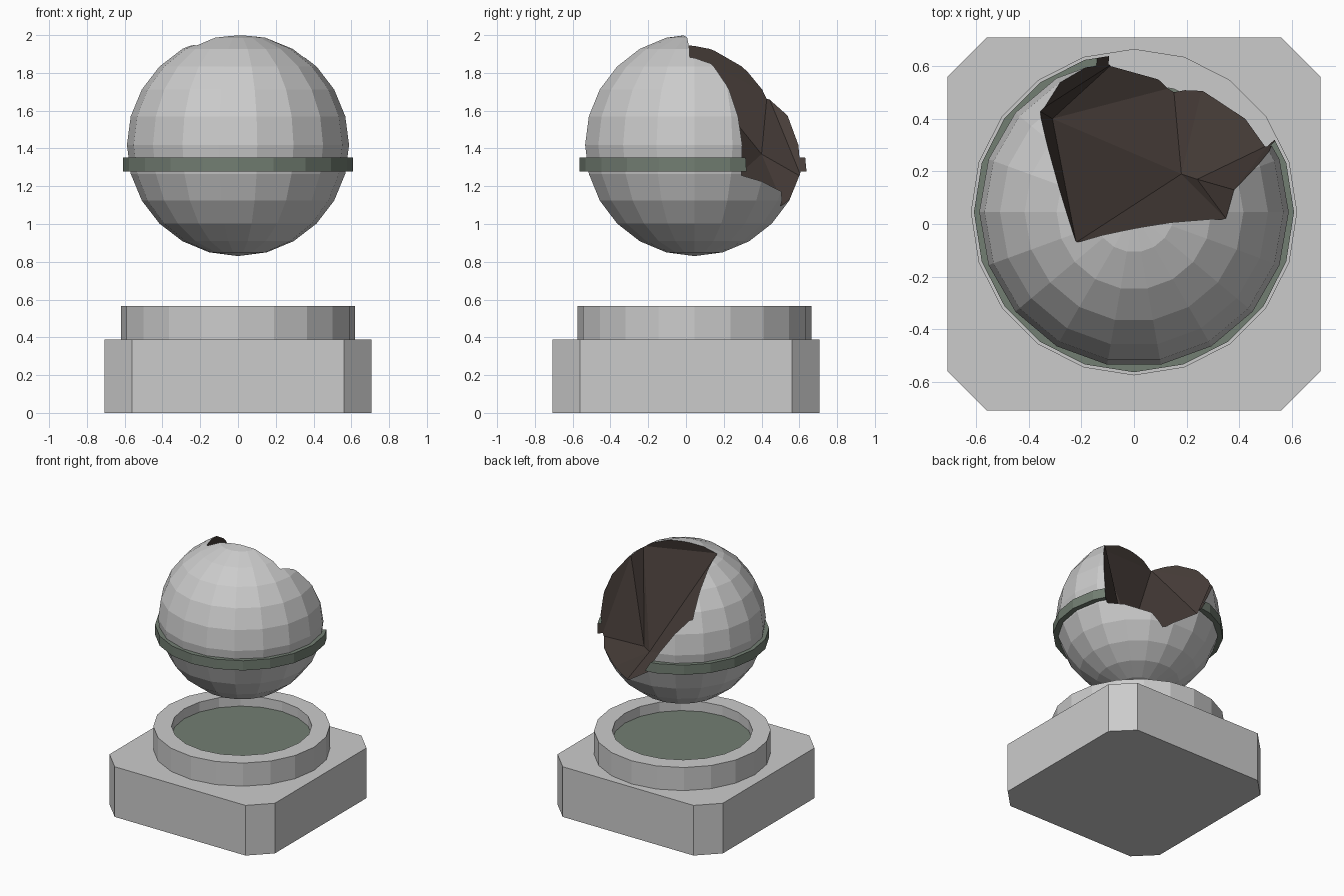
import bpy, bmesh, math
from mathutils import Vector

if "Cube" in bpy.data.objects:
    bpy.data.objects.remove(bpy.data.objects["Cube"])

CY = 0.045            # shared axis of the round parts
CZ, R = 1.418, 0.588  # sphere centre height and radius


def material(name, color):
    m = bpy.data.materials.new(name)
    m.diffuse_color = (*color, 1)
    m.use_nodes = True
    m.node_tree.nodes["Principled BSDF"].inputs["Base Color"].default_value = m.diffuse_color
    return m


green = material("dull_green", (0.17, 0.21, 0.17))
brown = material("dark_brown", (0.062, 0.046, 0.04))


def make(name, verts, faces, mats=()):
    bm = bmesh.new()
    vs = [bm.verts.new(v) for v in verts]
    for f in faces:
        bm.faces.new([vs[i] for i in f])
    bmesh.ops.remove_doubles(bm, verts=bm.verts, dist=1e-5)
    bmesh.ops.recalc_face_normals(bm, faces=bm.faces)
    me = bpy.data.meshes.new(name)
    bm.to_mesh(me)
    bm.free()
    ob = bpy.data.objects.new(name, me)
    bpy.context.collection.objects.link(ob)
    for m in mats:
        me.materials.append(m)
    return ob


def lathe(name, profile, seg, closed, mats=()):
    # revolve (radius, z) points around the shared axis
    n = len(profile)
    verts = [(r * math.cos(math.tau * i / seg), CY + r * math.sin(math.tau * i / seg), z)
             for i in range(seg) for r, z in profile]
    faces = []
    for i in range(seg):
        a, b = i * n, (i + 1) % seg * n
        for j in range(n if closed else n - 1):
            k = (j + 1) % n
            faces.append((a + j, b + j, b + k, a + k))
    return lathe_clean(name, verts, faces, mats)


def lathe_clean(name, verts, faces, mats):
    ob = make(name, verts, faces, mats)
    bm = bmesh.new()
    bm.from_mesh(ob.data)
    bmesh.ops.dissolve_degenerate(bm, edges=bm.edges, dist=1e-5)
    bmesh.ops.recalc_face_normals(bm, faces=bm.faces)
    bm.to_mesh(ob.data)
    bm.free()
    return ob


def box_ring(r0, r1, z0, z1):
    return [(r0, z0), (r1, z0), (r1, z1), (r0, z1)]


# chamfered square base
h, c = 0.708, 0.56
outline = [(c, -h), (h, -c), (h, c), (c, h), (-c, h), (-h, c), (-h, -c), (-c, -h)]
make("base_block", [(x, y, z) for z in (0, 0.388) for x, y in outline],
     [tuple(range(8)), tuple(range(8, 16))] +
     [(i, (i + 1) % 8, (i + 1) % 8 + 8, i + 8) for i in range(8)])

# raised rim with a green floor inside it
lathe("base_rim", box_ring(0.492, 0.62, 0.38, 0.567), 20, True)
lathe("base_floor", [(0, 0.385), (0.493, 0.385), (0.493, 0.49), (0, 0.49)], 20, False, [green])

# floating sphere and its band
sphere = lathe("sphere", [(R * math.sin(math.pi * i / 12), CZ - R * math.cos(math.pi * i / 12))
                          for i in range(13)], 18, False, [None, brown])
band = lathe("band", box_ring(0.54, 0.608, 1.278, 1.353), 20, True, [green, brown])

# broken-away chunk: points where the break meets the surface, then inner corners
edge = [(-0.22, -0.07, 1.95), (0.35, 0.02, 1.89), (0.38, 0.13, 1.85), (0.51, 0.30, 1.26),
        (0.26, 0.52, 1.17), (0.15, 0.52, 1.09), (-0.08, 0.61, 1.25), (-0.36, 0.43, 1.69)]
inner = [(-0.31, 0.40, 1.37), (0.18, 0.19, 1.18), (0.24, 0.17, 1.20)]
push = Vector((-0.1, -0.25, 1.15))
outer = [push + (Vector(p) - push) * 1.7 for p in edge]
n = len(edge)
A, B, C = n, n + 1, n + 2
o = n + 3
apex = o + n
faces = [(0, A, B), (0, B, 1), (1, B, C), (1, C, 2), (2, C, 3), (3, C, 4), (4, C, B),
         (4, B, 5), (5, B, A), (5, A, 6), (6, A, 7), (7, A, 0)]
for i in range(n):
    j = (i + 1) % n
    faces += [(i, j, o + j), (i, o + j, o + i), (o + i, o + j, apex)]
cutter = make("break_cutter", edge + inner + outer + [(0.6, 1.5, 2.4)], faces, [None, brown])
for p in cutter.data.polygons:
    p.material_index = 1
cutter.hide_render = True
cutter.hide_viewport = False
cutter.display_type = 'WIRE'

for ob in (sphere, band):
    m = ob.modifiers.new("break", 'BOOLEAN')
    m.operation = 'DIFFERENCE'
    m.solver = 'EXACT'
    m.object = cutter
